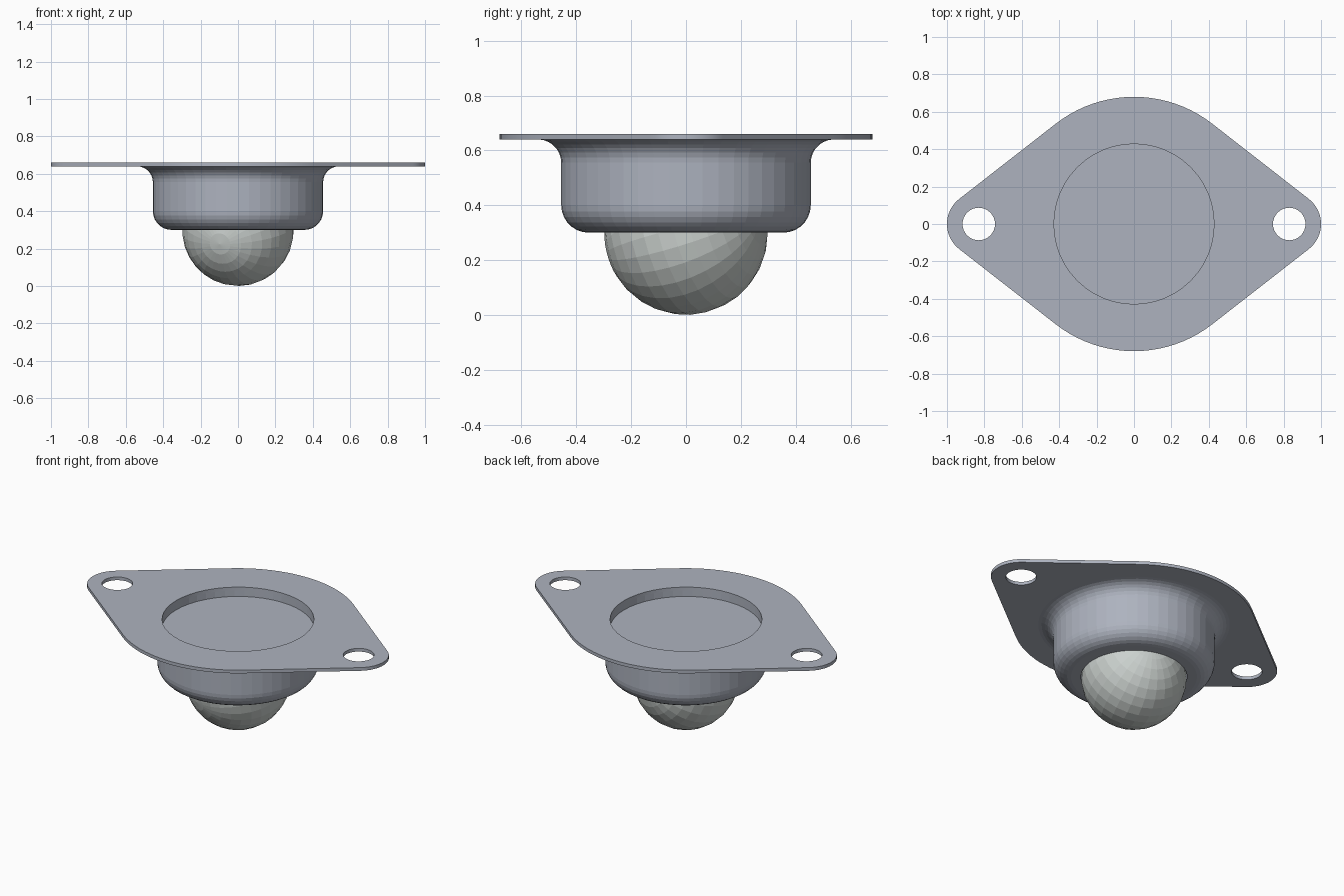
import bpy, bmesh
from math import sin, cos, pi, acos
from mathutils import Vector

if "Cube" in bpy.data.objects:
    bpy.data.objects.remove(bpy.data.objects["Cube"])

SEG = 48
PLATE_TOP, PLATE_BOTTOM = 0.66, 0.64
BORE = 0.428


def arc(cx, cy, r, a0, a1, n):
    return [(cx + r * cos(a0 + (a1 - a0) * i / n),
             cy + r * sin(a0 + (a1 - a0) * i / n)) for i in range(n + 1)]


def add_object(name, mesh):
    ob = bpy.data.objects.new(name, mesh)
    bpy.context.collection.objects.link(ob)
    return ob


def lathe(name, profile):
    """Revolve a closed (radius, z) profile about the z axis."""
    bm = bmesh.new()
    vs = [bm.verts.new((r, 0, z)) for r, z in profile]
    es = [bm.edges.new((vs[i], vs[(i + 1) % len(vs)])) for i in range(len(vs))]
    bmesh.ops.spin(bm, geom=vs + es, cent=(0, 0, 0), axis=(0, 0, 1),
                   angle=2 * pi, steps=SEG)
    bmesh.ops.remove_doubles(bm, verts=bm.verts, dist=1e-5)
    bmesh.ops.recalc_face_normals(bm, faces=bm.faces)
    me = bpy.data.meshes.new(name)
    bm.to_mesh(me)
    bm.free()
    return add_object(name, me)


# Flange plate: hull of a big circle and two ear circles, with bore and bolt holes
R, r, d = 0.68, 0.17, 0.83
t = acos((R - r) / d)
outline = (arc(d, 0, r, -t, t, 16) + arc(0, 0, R, t, pi - t, 20)
           + arc(-d, 0, r, pi - t, pi + t, 16) + arc(0, 0, R, pi + t, 2 * pi - t, 20))
loops = [outline, arc(0, 0, BORE, 0, 2 * pi, SEG)[:-1]]
loops += [arc(s * d, 0, 0.087, 0, 2 * pi, 32)[:-1] for s in (-1, 1)]
curve = bpy.data.curves.new("flange_outline", 'CURVE')
curve.dimensions = '2D'
curve.fill_mode = 'BOTH'
curve.extrude = (PLATE_TOP - PLATE_BOTTOM) / 2
for pts in loops:
    sp = curve.splines.new('POLY')
    sp.points.add(len(pts) - 1)
    for p, (x, y) in zip(sp.points, pts):
        p.co = (x, y, 0, 1)
    sp.use_cyclic_u = True
tmp = add_object("flange_outline", curve)
bpy.context.view_layer.update()
mesh = bpy.data.meshes.new_from_object(
    tmp.evaluated_get(bpy.context.evaluated_depsgraph_get()))
bpy.data.objects.remove(tmp)
plate = add_object("flange_plate", mesh)
plate.location.z = (PLATE_TOP + PLATE_BOTTOM) / 2

# Pressed cup: flared at the plate, rounded at the bottom, open around the ball
profile = [(BORE, PLATE_BOTTOM + 0.002), (0.54, PLATE_BOTTOM + 0.002)]
profile += arc(0.54, 0.555, 0.085, pi / 2, pi, 7)
profile += arc(0.355, 0.40, 0.10, 0, -pi / 2, 7)
profile += [(0.299, 0.30), (0.32, 0.33), (BORE, 0.42)]
lathe("cup_housing", profile)

# Recessed floor closing the cup from above
lathe("recess_floor", [(0, 0.602), (0.432, 0.602), (0.432, 0.597), (0, 0.597)])

# Roller ball, with its pole tipped towards the front
bm = bmesh.new()
bmesh.ops.create_uvsphere(bm, u_segments=28, v_segments=16, radius=0.298)
me = bpy.data.meshes.new("roller_ball")
bm.to_mesh(me)
bm.free()
axis = Vector((-0.33, -0.91, -0.25))
me.transform(axis.to_track_quat('Z', 'Y').to_matrix().to_4x4())
ball = add_object("roller_ball", me)
ball.location.z = 0.298
mat = bpy.data.materials.new("ball_grey")
mat.diffuse_color = (0.60, 0.64, 0.62, 1)
mat.use_nodes = True
mat.node_tree.nodes["Principled BSDF"].inputs["Base Color"].default_value = mat.diffuse_color
me.materials.append(mat)
steel = bpy.data.materials.new("steel_blue_grey")
steel.diffuse_color = (0.42, 0.45, 0.52, 1)
steel.use_nodes = True
steel.node_tree.nodes["Principled BSDF"].inputs["Base Color"].default_value = steel.diffuse_color
for ob in bpy.context.collection.objects:
    if ob != ball:
        ob.data.materials.clear()
        ob.data.materials.append(steel)
